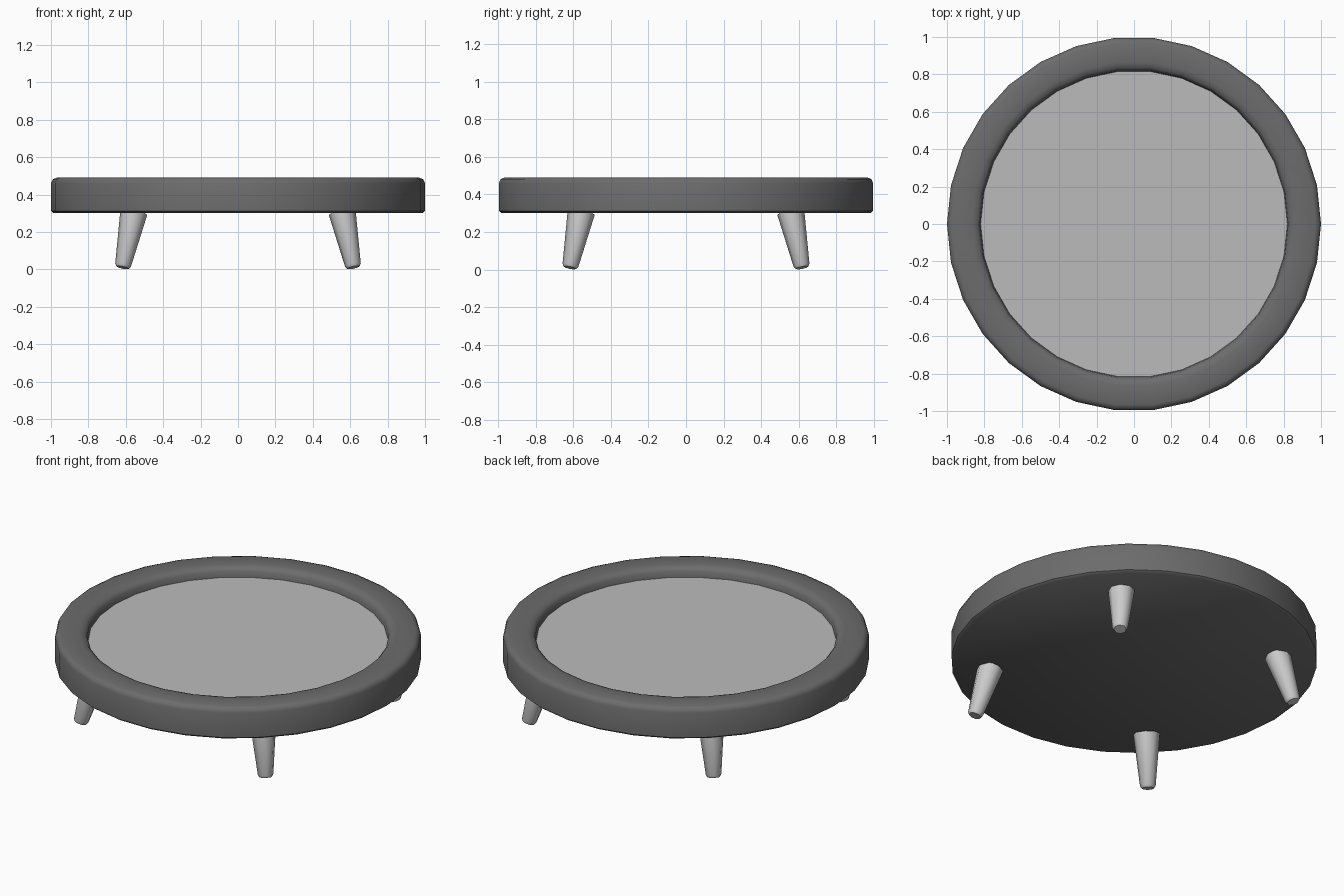
import bpy, bmesh, math
from mathutils import Vector

if "Cube" in bpy.data.objects:
    bpy.data.objects.remove(bpy.data.objects["Cube"])


def mat(name, v):
    m = bpy.data.materials.new(name)
    m.diffuse_color = (v, v, v, 1)
    m.use_nodes = True
    m.node_tree.nodes["Principled BSDF"].inputs["Base Color"].default_value = m.diffuse_color
    return m


def lathe(name, profile, n, material=None, phase=0.0):
    """Revolve (radius, z) points around z; ends with radius 0 become flat caps."""
    bm = bmesh.new()
    rings = []
    for r, z in profile:
        if r == 0:
            continue
        rings.append([bm.verts.new((r * math.cos(phase + 2 * math.pi * i / n),
                                    r * math.sin(phase + 2 * math.pi * i / n), z))
                      for i in range(n)])
    for a, b in zip(rings, rings[1:]):
        for i in range(n):
            j = (i + 1) % n
            bm.faces.new((a[i], a[j], b[j], b[i]))
    if profile[0][0] == 0:
        bm.faces.new(rings[0][::-1])
    if profile[-1][0] == 0:
        bm.faces.new(rings[-1])
    me = bpy.data.meshes.new(name)
    bm.to_mesh(me)
    bm.free()
    ob = bpy.data.objects.new(name, me)
    bpy.context.collection.objects.link(ob)
    if material:
        me.materials.append(material)
    bpy.ops.object.select_all(action='DESELECT')
    ob.select_set(True)
    bpy.context.view_layer.objects.active = ob
    bpy.ops.object.shade_smooth_by_angle(angle=math.radians(47))
    return ob


# Round tray with raised, softened rim
lathe("tray_rim", [(0, 0.30), (0.985, 0.30), (1.0, 0.312), (1.0, 0.46),
                   (0.991, 0.481), (0.97, 0.49), (0.868, 0.49),
                   (0.84, 0.483), (0.825, 0.465), (0.82, 0.432)],
      30, mat("dark_grey", 0.15))

# Inset top panel
lathe("top_panel", [(0.82, 0.432), (0, 0.432)], 30, mat("mid_grey", 0.5))

# Four tapered legs splayed outwards along the diagonals
for sx, sy, side in ((1, -1, "front_right"), (-1, -1, "front_left"),
                     (1, 1, "back_right"), (-1, 1, "back_left")):
    foot = Vector((sx * 0.617, sy * 0.617, 0.010))
    top = Vector((sx * 0.557, sy * 0.557, 0.305))
    axis = top - foot
    leg = lathe(side + "_leg", [(0, 0), (0.034, 0), (0.043, 0.014),
                                (0.073, axis.length), (0, axis.length)], 8)
    leg.location = foot
    leg.rotation_euler = axis.to_track_quat('Z', 'Y').to_euler()
